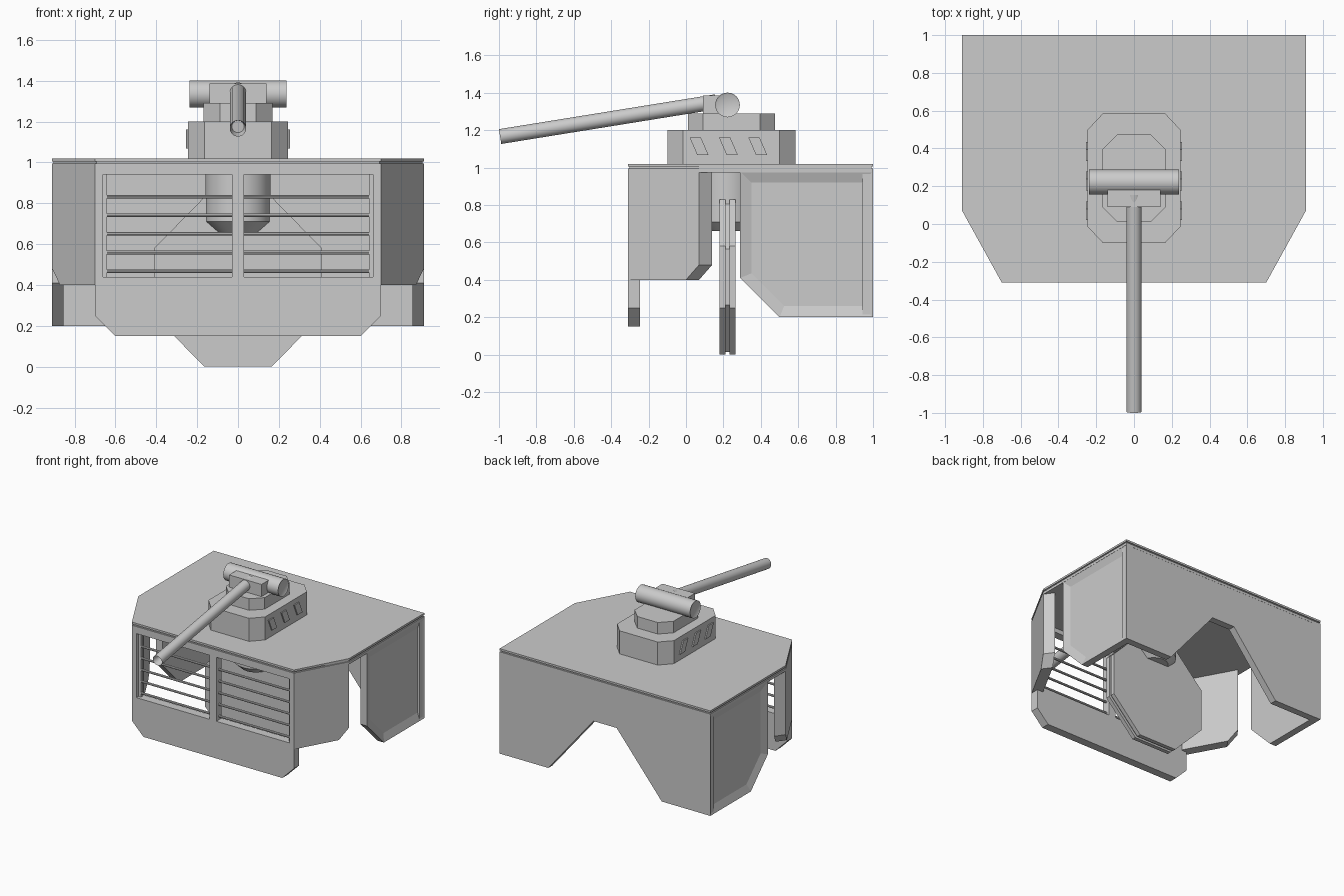
import bpy, bmesh, math
from mathutils import Vector

cube = bpy.data.objects.get("Cube")
if cube:
    bpy.data.objects.remove(cube, do_unlink=True)

GREY = (0.6, 0.6, 0.6, 1)
mat = bpy.data.materials.new("plain_grey")
mat.use_nodes = True
mat.diffuse_color = GREY
mat.node_tree.nodes["Principled BSDF"].inputs["Base Color"].default_value = GREY

X, Y, Z = Vector((1, 0, 0)), Vector((0, 1, 0)), Vector((0, 0, 1))


def finish(name, bm, mirror=False, smooth=False):
    bmesh.ops.recalc_face_normals(bm, faces=bm.faces)
    me = bpy.data.meshes.new(name)
    bm.to_mesh(me)
    bm.free()
    me.materials.append(mat)
    ob = bpy.data.objects.new(name, me)
    bpy.context.collection.objects.link(ob)
    if mirror:
        ob.modifiers.new("mirror", "MIRROR")
    if smooth:
        bpy.ops.object.select_all(action="DESELECT")
        ob.select_set(True)
        bpy.context.view_layer.objects.active = ob
        bpy.ops.object.shade_smooth_by_angle(angle=math.radians(35))
    return ob


def prism(name, loops, u, v, origin, depth, mirror=False, recess=None):
    """Fill outline loops (later loops are holes) and extrude along depth."""
    bm = bmesh.new()
    edges = []
    for loop in loops:
        vs = [bm.verts.new(origin + u * a + v * b) for a, b in loop]
        if len(loops) == 1:
            bm.faces.new(vs)
        else:
            edges += [bm.edges.new((vs[i - 1], vs[i])) for i in range(len(vs))]
    if edges:
        bmesh.ops.triangle_fill(bm, edges=edges, use_beauty=True)
    front = list(bm.faces)
    new = bmesh.ops.extrude_face_region(bm, geom=front, use_keep_orig=True)["geom"]
    bmesh.ops.translate(bm, verts=[g for g in new if isinstance(g, bmesh.types.BMVert)], vec=depth)
    bmesh.ops.recalc_face_normals(bm, faces=bm.faces)
    if recess:
        width, dip = recess
        bmesh.ops.inset_region(bm, faces=front, thickness=width, depth=-dip, use_even_offset=True)
    return finish(name, bm, mirror)


def rod(name, start, end, r0, r1=None, sides=24, hollow=None, mirror=False):
    """Round bar between two points, with optional sunken ends."""
    start, end = Vector(start), Vector(end)
    axis = end - start
    bm = bmesh.new()
    bmesh.ops.create_cone(bm, cap_ends=True, segments=sides, radius1=r0,
                          radius2=r0 if r1 is None else r1, depth=axis.length)
    if hollow:
        caps = [f for f in bm.faces if len(f.verts) > 4]
        bmesh.ops.inset_individual(bm, faces=caps, thickness=hollow[0])
        for f in caps:
            bmesh.ops.translate(bm, verts=f.verts, vec=f.normal * -hollow[1])
    rot = axis.to_track_quat("Z", "Y").to_matrix()
    bmesh.ops.rotate(bm, verts=bm.verts, matrix=rot)
    bmesh.ops.translate(bm, verts=bm.verts, vec=(start + end) / 2)
    return finish(name, bm, mirror, smooth=True)


def rect(x0, x1, y0, y1):
    return [(x0, y0), (x1, y0), (x1, y1), (x0, y1)]


def octagon(hx, y0, y1, cx, cy):
    """Rectangle centred on the first axis with four cut corners."""
    right = [(hx - cx, y0), (hx, y0 + cy), (hx, y1 - cy), (hx - cx, y1)]
    return right + [(-x, y) for x, y in reversed(right)]


def both(half):
    return half + [(-x, y) for x, y in reversed(half)]


# Roof: two thin slabs with a fine shadow groove between them
def roof_outline(g):
    return both([(0.7 - g, -0.31 + g), (0.91 - g, 0.07), (0.91 - g, 1 - g)])


for name, g, z0, z1 in (("roof_top", 0, 1.005, 1.02), ("roof_core", 0.008, 0.99, 1.01),
                        ("roof_lower", 0, 0.975, 0.995)):
    prism(name, [roof_outline(g)], X, Y, Z * z0, Z * (z1 - z0))

# Front wall with two window openings
wall = both([(0.6, 0.15), (0.7, 0.25), (0.7, 0.98)])
windows = [rect(s * 0.345 - 0.315, s * 0.345 + 0.315, 0.44, 0.94) for s in (-1, 1)]
prism("front_wall", [wall] + windows, X, Z, Y * -0.31, Y * 0.065)
prism("window_inner_post", [rect(0.64, 0.67, 0.43, 0.95)], X, Z, Y * -0.285, Y * 0.03, mirror=True)
for i in range(5):
    z = 0.468 + i * 0.091
    rod("window_bar", (0.02, -0.275, z), (0.66, -0.275, z), 0.009, sides=8, mirror=True)

# Angled front side walls
along = Vector((0.21, 0.38, 0)).normalized()
prism("angled_side_wall", [[(0, 0.4), (0.354, 0.4), (0.434, 0.48), (0.434, 0.98), (0, 0.98)]],
      along, Z, Vector((0.7, -0.31, 0)), Vector((-0.05, 0.07, 0)), mirror=True)

# Rear side walls with a recessed outer face
prism("rear_side_wall", [[(0.29, 0.41), (0.5, 0.2), (1, 0.2), (1, 0.98), (0.29, 0.98)]],
      Y, Z, X * 0.91, X * -0.055, mirror=True, recess=(0.06, 0.02))

# Back wall with a tapered opening
prism("back_wall", [both([(0.1, 0.67), (0.49, 0.2), (0.905, 0.2), (0.905, 0.98)])],
      X, Z, Y * 0.999, Y * -0.055)

# Grooved eight-sided support foot under the roof
for name, inset, y0, y1 in (("foot_front_plate", 0, 0.18, 0.212), ("foot_core", 0.015, 0.2, 0.245),
                            ("foot_back_plate", 0, 0.233, 0.265)):
    prism(name, [octagon(0.41 - inset, inset, 0.83 - inset, 0.245, 0.25)],
          X, Z, Y * y0, Y * (y1 - y0))

# Round hub hanging from the roof
rod("hub", (0, 0.22, 0.71), (0, 0.22, 0.98), 0.16, sides=32)
rod("hub_taper", (0, 0.22, 0.66), (0, 0.22, 0.71), 0.105, 0.16, sides=32)

# Turret tiers
prism("turret_base", [octagon(0.245, -0.1, 0.585, 0.08, 0.085)], X, Y, Z * 1.015, Z * 0.185)
prism("turret_upper", [octagon(0.168, 0.01, 0.475, 0.08, 0.08)], X, Y, Z * 1.195, Z * 0.095)
for i in range(3):
    y = 0.02 + i * 0.157
    prism("turret_side_vent", [[(y, 1.16), (y + 0.06, 1.16), (y + 0.1, 1.068), (y + 0.04, 1.068)]],
          Y, Z, X * 0.24, X * 0.014, mirror=True)

# Gun mount and barrel
prism("gun_mount", [rect(-0.14, 0.14, 0.09, 0.23)], X, Y, Z * 1.285, Z * 0.1)
rod("gun_trunnion", (-0.237, 0.222, 1.335), (0.237, 0.222, 1.335), 0.066, hollow=(0.01, 0.006))
rod("gun_barrel", (0, 0.16, 1.352), (0, -0.994, 1.166), 0.04, hollow=(0.01, 0.06))
